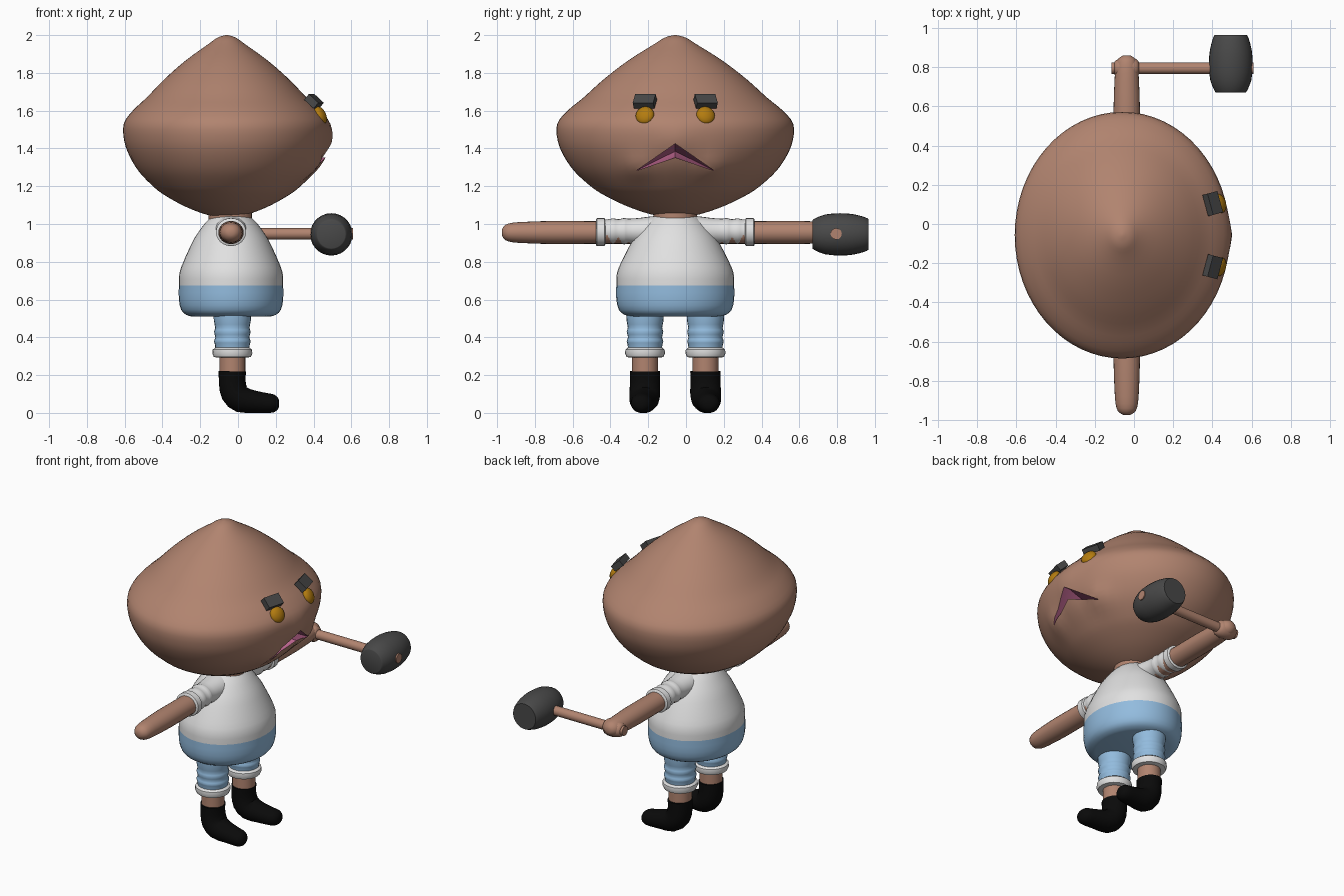
import bpy, bmesh, math
from mathutils import Vector, Matrix

if "Cube" in bpy.data.objects:
    bpy.data.objects.remove(bpy.data.objects["Cube"])

CY = -0.057  # mirror plane between left and right


def material(name, r, g, b):
    m = bpy.data.materials.new(name)
    m.diffuse_color = (r, g, b, 1)
    m.use_nodes = True
    m.node_tree.nodes["Principled BSDF"].inputs["Base Color"].default_value = m.diffuse_color
    return m


SKIN = material("skin brown", .44, .23, .16)
WHITE = material("white cloth", .75, .75, .75)
BLUE = material("light blue cloth", .29, .50, .73)
BLACK = material("black boot", .003, .003, .003)
GOLD = material("gold eye", .45, .20, .005)
GREY = material("dark grey", .065, .065, .065)
PINK = material("mouth pink", .50, .13, .27)


def finish(name, bm, mats, angle=40):
    bmesh.ops.recalc_face_normals(bm, faces=bm.faces)
    me = bpy.data.meshes.new(name)
    bm.to_mesh(me)
    bm.free()
    for m in mats:
        me.materials.append(m)
    ob = bpy.data.objects.new(name, me)
    bpy.context.collection.objects.link(ob)
    smooth(ob, angle)
    return ob


def smooth(ob, angle=40):
    bpy.ops.object.select_all(action='DESELECT')
    ob.select_set(True)
    bpy.context.view_layer.objects.active = ob
    bpy.ops.object.shade_smooth_by_angle(angle=math.radians(angle))


def spline(rows, n):
    """Catmull-Rom through tuples of any length."""
    if n < 2:
        return rows
    out = []
    for i in range(len(rows) - 1):
        p = [Vector(rows[max(0, min(len(rows) - 1, i + k))]) for k in (-1, 0, 1, 2)]
        for j in range(n):
            t = j / n
            out.append(tuple(.5 * (2 * p[1] + (p[2] - p[0]) * t
                                   + (2 * p[0] - 5 * p[1] + 4 * p[2] - p[3]) * t * t
                                   + (3 * p[1] - p[0] - 3 * p[2] + p[3]) * t ** 3)))
    return out + [rows[-1]]


def tube(name, rows, mats, side, segs=24, n=1, stretch=1, rule=None, edit=None, angle=40):
    """Rings of radius r at (x, y, z, r); side is perpendicular to the path."""
    rows = spline(rows, n)
    side = Vector(side)
    pts = [Vector(r[:3]) for r in rows]
    bm = bmesh.new()
    rings = []
    for i, p in enumerate(pts):
        t = (pts[min(i + 1, len(pts) - 1)] - pts[max(i - 1, 0)]).normalized()
        up = t.cross(side).normalized()
        ring = []
        for k in range(segs):
            a = 2 * math.pi * k / segs
            co = p + rows[i][3] * (math.cos(a) * stretch * side + math.sin(a) * up)
            ring.append(bm.verts.new(edit(co) if edit else co))
        rings.append(ring)
    for a, b in zip(rings, rings[1:]):
        for k in range(segs):
            bm.faces.new((a[k], a[(k + 1) % segs], b[(k + 1) % segs], b[k]))
    bm.faces.new(rings[0])
    bm.faces.new(rings[-1])
    if rule:
        for f in bm.faces:
            f.material_index = rule(f.calc_center_median())
    return finish(name, bm, mats, angle)


def lathe(name, x, y, prof, mats, **kw):
    return tube(name, [(x, y, z, r) for z, r in prof], mats, (1, 0, 0), **kw)


# Head: onion-shaped, with soft lip bumps on the face side
def lips(co):
    if co.x > 0.1:
        for y, z, h in ((-.20, 1.30, .03), (.20, 1.30, .03), (0, 1.45, .015), (0, 1.33, .012)):
            d = ((co.y - CY - y) ** 2 + (co.z - z) ** 2) / .07 ** 2
            co.x += h * math.exp(-d)
    return co


head = lathe("head", -.06, CY, [
    (1.04, .08), (1.06, .16), (1.10, .27), (1.16, .39), (1.21, .46), (1.28, .535),
    (1.36, .59), (1.44, .622), (1.53, .625), (1.60, .57), (1.67, .485), (1.765, .38),
    (1.865, .25), (1.95, .115), (1.987, .055), (2.0, .006)],
    [SKIN], segs=64, n=3, stretch=.872, edit=lips)

# Mouth: frown-shaped hollow cut into the head
outline = [(.34, -.205, 1.283), (.45, 0, 1.425), (.34, .205, 1.283), (.44, 0, 1.352)]
bm = bmesh.new()
back = [bm.verts.new((x, CY + y, z)) for x, y, z in outline]
front = [bm.verts.new((.7, CY + y, z)) for x, y, z in outline]
apex = bm.verts.new((.34, CY, 1.385))
bm.faces.new(front)
for k in range(4):
    j = (k + 1) % 4
    bm.faces.new((back[k], back[j], front[j], front[k]))
    bm.faces.new((back[k], back[j], apex))
cutter = finish("mouth_cutter", bm, [PINK])
cutter.hide_render = True
mod = head.modifiers.new("mouth", 'BOOLEAN')
mod.operation = 'DIFFERENCE'
mod.solver = 'EXACT'
mod.material_mode = 'TRANSFER'
mod.object = cutter
bpy.ops.object.select_all(action='DESELECT')
head.select_set(True)
bpy.context.view_layer.objects.active = head
bpy.ops.object.modifier_apply(modifier=mod.name)
bpy.data.objects.remove(cutter)
smooth(head, 35)

# Torso: shirt above, trousers below
lathe("torso", -.037, CY, [
    (.51, .235), (.52, .27), (.545, .298), (.60, .312), (.675, .312), (.74, .309),
    (.80, .285), (.86, .255), (.92, .222), (.97, .185), (1.01, .15), (1.04, .115)],
    [WHITE, BLUE], segs=40, n=2, stretch=.885, rule=lambda c: int(c.z < .675))
lathe("neck", -.04, CY, [(.98, .115), (1.08, .115)], [SKIN])

for s, tag in ((-1, "left"), (1, "right")):
    # Eye and brow, turned to follow the head surface
    def place(x, z, pitch, roll=0):
        return (Matrix.Translation((x, CY + s * .161, z))
                @ Matrix.Rotation(math.radians(s * 15), 4, 'Z')
                @ Matrix.Rotation(math.radians(-pitch), 4, 'Y')
                @ Matrix.Rotation(math.radians(roll), 4, 'X'))
    bm = bmesh.new()
    bmesh.ops.create_uvsphere(bm, u_segments=20, v_segments=12, radius=1,
                              matrix=place(.437, 1.575, 25) @ Matrix.Diagonal((.028, .05, .05, 1)))
    finish(tag + "_eye", bm, [GOLD], 60)
    bm = bmesh.new()
    bmesh.ops.create_cube(bm, size=1,
                          matrix=place(.402, 1.65, 48) @ Matrix.Diagonal((.04, .112, .07, 1)))
    finish(tag + "_brow", bm, [GREY], 30)

    # Arm, sleeve and cuff, running outward along y
    def along(rows, z=.955):
        return [(-.037, CY + s * d, z, r) for d, r in rows]
    tube(tag + "_arm", along([(.10, .06), (.45, .06), (.65, .061), (.78, .057), (.86, .052),
                              (.90, .04), (.918, .015)]), [SKIN], (1, 0, 0), n=2, stretch=1.1)
    tube(tag + "_sleeve", along([(.05, .085), (.13, .078), (.19, .07), (.25, .066), (.27, .07),
                                 (.30, .063), (.33, .068), (.36, .062), (.39, .066)], .962),
         [WHITE], (1, 0, 0), n=2, stretch=1.1)
    tube(tag + "_sleeve_cuff", along([(.37, .066), (.375, .074), (.415, .074), (.42, .068)], .957),
         [WHITE], (1, 0, 0), stretch=1.08)

    # Trouser leg, cuff and bare shin
    y = CY + s * .16
    lathe(tag + "_trouser_leg", -.03, y, [
        (.32, .088), (.36, .092), (.38, .097), (.40, .09), (.43, .097), (.45, .091),
        (.49, .098), (.54, .10)], [BLUE], n=2)
    lathe(tag + "_trouser_cuff", -.03, y, [
        (.293, .08), (.296, .098), (.315, .106), (.335, .104), (.346, .09)], [WHITE])
    lathe(tag + "_shin", -.03, y, [(.18, .069), (.32, .069)], [SKIN])

    # Boot: bent tube, toes turned slightly outward
    def ground(co):
        co.z = max(co.z, 0)
        return co
    tube(tag + "_boot", [(x, y + s * max(0, x + .03) * .09, z, r) for x, z, r in (
        (-.03, .22, .072), (-.03, .16, .071), (-.018, .105, .073), (.02, .07, .07),
        (.09, .058, .059), (.15, .052, .053), (.19, .05, .047), (.212, .05, .03),
        (.218, .05, .01))], [BLACK], (0, 1, 0), n=2, stretch=1.12, edit=ground)

# Mallet held in the right hand
HY, HZ = .795, .948
tube("mallet_handle", [(-.115, HY, HZ, .03), (.61, HY, HZ, .03)], [SKIN], (0, 1, 0), segs=16)
tube("mallet_head", [(.494, HY + d, HZ - .003, r) for d, r in (
    (-.125, .074), (-.115, .083), (-.06, .105), (.02, .112), (.09, .107), (.15, .092), (.17, .082))],
    [GREY], (1, 0, 0), segs=28, n=2)
# Fist wrapped round the handle
tube("right_fist", [(-.10, HY, HZ, .03), (-.09, HY, HZ, .042), (-.04, HY, HZ, .055),
                    (.01, HY, HZ, .048), (.025, HY, HZ, .03)], [SKIN], (0, 1, 0), segs=20, n=2)
